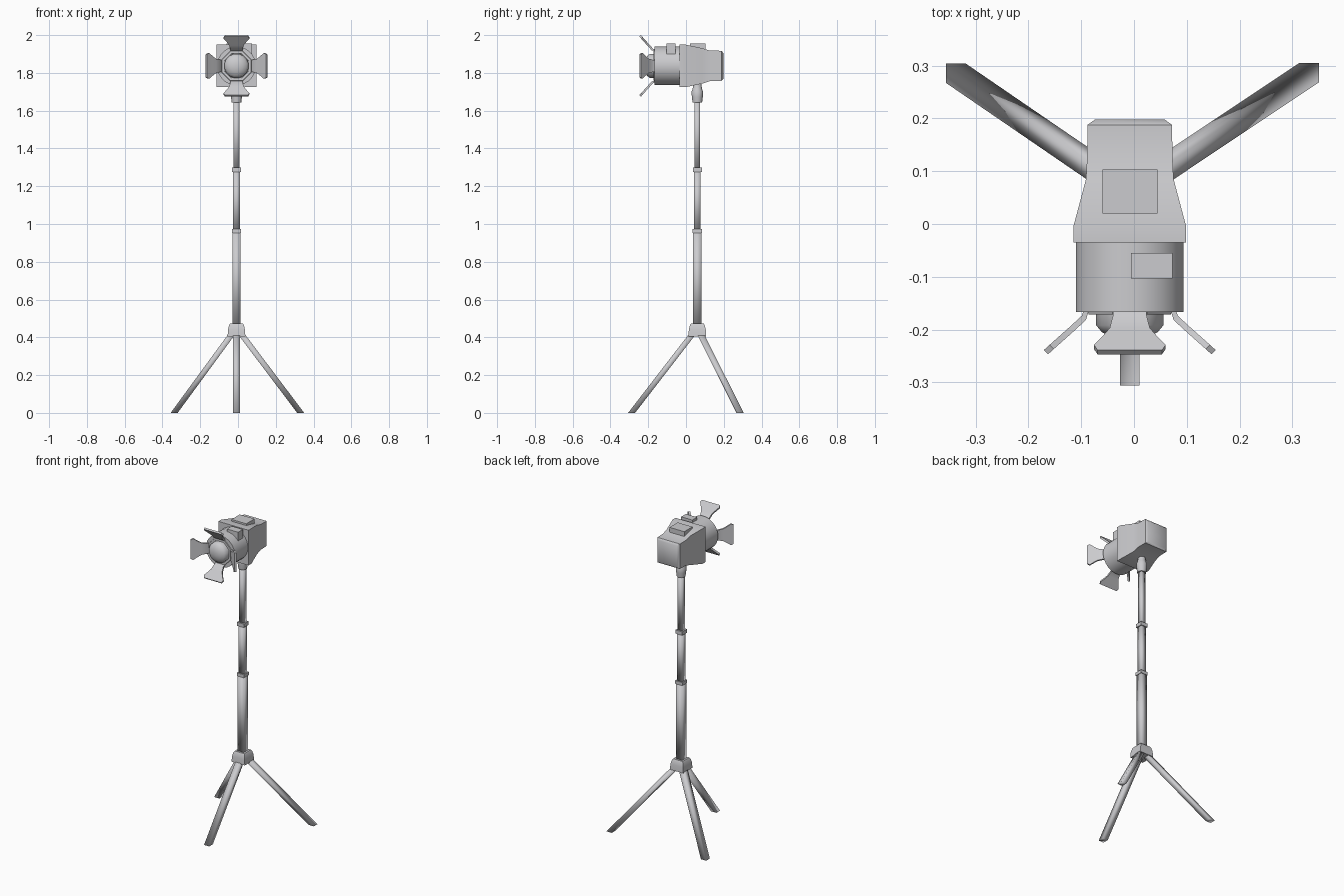
import bpy, bmesh, math
from mathutils import Vector, Matrix

if "Cube" in bpy.data.objects:
    bpy.data.objects.remove(bpy.data.objects["Cube"])

grey = bpy.data.materials.new("light grey metal")
grey.use_nodes = True
colour = (0.6, 0.6, 0.62, 1)
grey.diffuse_color = colour
grey.node_tree.nodes["Principled BSDF"].inputs["Base Color"].default_value = colour

CX, POLE_Y, HEAD_Z = -0.008, 0.06, 1.837


def loft(name, rings, angle=40):
    """Skin a list of equal-length rings and cap both ends."""
    bm = bmesh.new()
    loops = [[bm.verts.new(p) for p in ring] for ring in rings]
    n = len(loops[0])
    for a, b in zip(loops, loops[1:]):
        for i in range(n):
            j = (i + 1) % n
            bm.faces.new((a[i], a[j], b[j], b[i]))
    bm.faces.new(loops[0][::-1])
    bm.faces.new(loops[-1])
    bmesh.ops.recalc_face_normals(bm, faces=bm.faces)
    mesh = bpy.data.meshes.new(name)
    bm.to_mesh(mesh)
    bm.free()
    obj = bpy.data.objects.new(name, mesh)
    bpy.context.collection.objects.link(obj)
    mesh.materials.append(grey)
    bpy.ops.object.select_all(action='DESELECT')
    obj.select_set(True)
    bpy.context.view_layer.objects.active = obj
    if angle >= 180:
        bpy.ops.object.shade_smooth()
    elif angle:
        bpy.ops.object.shade_smooth_by_angle(angle=math.radians(angle))
    return obj


def square(x, y, z, hx, hy=None):
    hy = hy or hx
    return [(x + sx * hx, y + sy * hy, z) for sx, sy in ((-1, -1), (1, -1), (1, 1), (-1, 1))]


def upright(name, sections, angle=40):
    """Square column from (height, half width) sections."""
    return loft(name, [square(CX, POLE_Y, z, h) for z, h in sections], angle)


def turned(name, sections, sides, centre, axis='Z', angle=40):
    """Round part from (distance along axis, radius) sections."""
    rings = []
    for d, r in sections:
        ring = []
        for i in range(sides):
            a = math.tau * (i + 0.5) / sides
            u, v = r * math.cos(a), r * math.sin(a)
            p = (u, v, d) if axis == 'Z' else (u, d, v)
            ring.append(Vector(p) + Vector(centre))
        rings.append(ring)
    return loft(name, rings, angle)


def box(name, x0, x1, y0, y1, z0, z1):
    x, y, hx, hy = (x0 + x1) / 2, (y0 + y1) / 2, (x1 - x0) / 2, (y1 - y0) / 2
    return loft(name, [square(x, y, z0, hx, hy), square(x, y, z1, hx, hy)], 0)


# Tripod legs: slanted square bars with level ends
feet = {"front_leg": (CX, -0.288), "left_leg": (0.332, 0.287), "right_leg": (-0.338, 0.286)}
for name, (fx, fy) in feet.items():
    tx, ty = CX + (fx - CX) * 0.09, POLE_Y + (fy - POLE_Y) * 0.09
    loft(name, [square(fx, fy, 0, 0.0185), square(tx, ty, 0.41, 0.0185)], 180)

# Stand column
upright("leg_hub", [(0.405, 0.047), (0.44, 0.045), (0.465, 0.039), (0.472, 0.034)])
upright("lower_pole", [(0.46, 0.022), (0.96, 0.022)], 180)
upright("lower_collar", [(0.953, 0.025), (0.973, 0.025)], 0)
upright("middle_pole", [(0.96, 0.018), (1.285, 0.018)], 180)
upright("upper_collar", [(1.275, 0.024), (1.298, 0.024)], 0)
upright("upper_pole", [(1.285, 0.015), (1.66, 0.015)], 180)
turned("swivel_neck", [(1.642, 0.026), (1.672, 0.03), (1.7, 0.032), (1.713, 0.026), (1.74, 0.022)],
       12, (CX, POLE_Y, 0))

# Lamp housing: tapered square shell, (y, half width, half height)
shell = [(-0.035, 0.107, 0.113), (-0.005, 0.107, 0.113), (0.085, 0.083, 0.094),
         (0.125, 0.081, 0.081), (0.188, 0.08, 0.08), (0.198, 0.066, 0.068)]
loft("lamp_housing", [[(CX + sx * hx, y, HEAD_Z + sz * hz)
                       for sx, sz in ((-1, -1), (1, -1), (1, 1), (-1, 1))] for y, hx, hz in shell])
box("housing_vent", -0.06, 0.045, 0.02, 0.103, 1.88, 1.956)

# Barrel, rim and lens along the front axis
head = (CX, 0, HEAD_Z)
turned("lamp_barrel", [(-0.03, 0.103), (-0.167, 0.103)], 24, head, 'Y')
box("barrel_latch", -0.006, 0.073, -0.103, -0.055, 1.88, 1.956)
turned("lens_rim", [(-0.16, 0.088), (-0.172, 0.084), (-0.172, 0.07), (-0.16, 0.066)], 8, head, 'Y', 30)
turned("lens", [(-0.16, 0.066), (-0.192, 0.065), (-0.205, 0.054), (-0.215, 0.034), (-0.219, 0.012)],
       16, head, 'Y', 60)

# Four flared barn doors: (distance from axis, y, half width)
door = [(0.083, -0.165, 0.032), (0.087, -0.178, 0.032), (0.112, -0.201, 0.038),
        (0.13, -0.217, 0.052), (0.148, -0.233, 0.068), (0.159, -0.243, 0.061)]
for i, side in enumerate(("top", "left", "bottom", "right")):
    turn = Matrix.Translation(head) @ Matrix.Rotation(i * math.pi / 2, 4, 'Y')
    rings = []
    for r, y, w in door:
        a, b = (r - 0.004, y + 0.004), (r + 0.004, y - 0.004)
        if r > 0.085:
            a, b = (r + 0.004, y + 0.004), (r - 0.004, y - 0.004)
        else:
            a, b = (r + 0.005, y), (r - 0.005, y)
        rings.append([turn @ Vector(p) for p in ((-w, a[1], a[0]), (w, a[1], a[0]),
                                                 (w, b[1], b[0]), (-w, b[1], b[0]))])
    loft(side + "_barn_door", rings)
